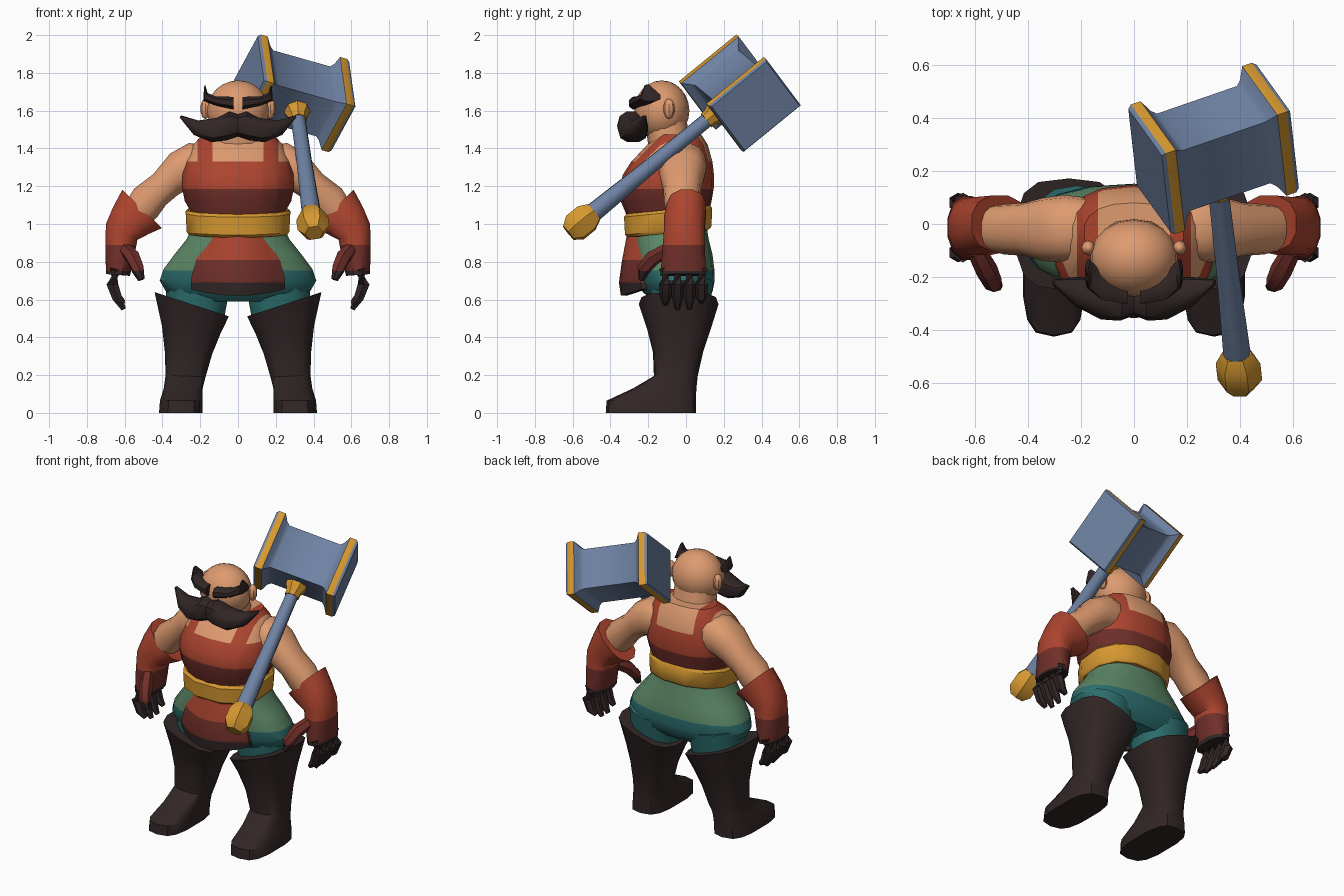
import bpy, bmesh, math
from mathutils import Vector, Matrix

if "Cube" in bpy.data.objects:
    bpy.data.objects.remove(bpy.data.objects["Cube"])


def material(name, rgb):
    lin = [((c / 255 + 0.055) / 1.055) ** 2.4 for c in rgb] + [1]
    m = bpy.data.materials.new(name)
    m.use_nodes = True
    m.diffuse_color = lin
    m.node_tree.nodes["Principled BSDF"].inputs["Base Color"].default_value = lin
    return m


SKIN = material("skin", (222, 155, 112))
RED = material("bright red", (172, 68, 47))
MAROON = material("dark red", (112, 47, 41))
DARK = material("dark brown", (50, 38, 38))
GREEN = material("green", (92, 135, 102))
TEAL = material("teal", (44, 108, 108))
GOLD = material("gold", (214, 152, 48))
STEEL = material("steel", (110, 130, 163))
parts = []


def finish(name, bm, mats, rule=None, cuts=()):
    """Cut along colour borders, colour faces by rule and make the object."""
    for co, no in cuts:
        geom = bm.verts[:] + bm.edges[:] + bm.faces[:]
        bmesh.ops.bisect_plane(bm, geom=geom, dist=1e-5, plane_co=co, plane_no=no)
    bmesh.ops.recalc_face_normals(bm, faces=bm.faces[:])
    if rule:
        for f in bm.faces:
            f.material_index = mats.index(rule(f.calc_center_median()))
    me = bpy.data.meshes.new(name)
    bm.to_mesh(me)
    bm.free()
    for m in mats:
        me.materials.append(m)
    ob = bpy.data.objects.new(name, me)
    bpy.context.collection.objects.link(ob)
    parts.append(ob)
    return ob


def skin(rings):
    """Loft closed rings of equal length and cap both ends."""
    bm = bmesh.new()
    loops = [[bm.verts.new(p) for p in r] for r in rings]
    n = len(loops[0])
    for a, b in zip(loops, loops[1:]):
        for i in range(n):
            j = (i + 1) % n
            bm.faces.new((a[i], a[j], b[j], b[i]))
    bm.faces.new(loops[0])
    bm.faces.new(loops[-1])
    return bm


def ring(xa, za, xb, zb, y0, y1, n=14, p=0.85, side=1):
    """Rounded ring between two x-z points, with a depth range in y."""
    pts = []
    for i in range(n):
        t = math.tau * (i + 0.5) / n
        c, s = (math.copysign(abs(f) ** p, f) for f in (math.cos(t), math.sin(t)))
        pts.append(Vector((side * ((xa + xb) / 2 + (xb - xa) / 2 * c),
                           (y0 + y1) / 2 + (y1 - y0) / 2 * s,
                           (za + zb) / 2 + (zb - za) / 2 * c)))
    return pts


def level(z, r, y0, y1, **k):
    return ring(-r, z, r, z, y0, y1, **k)


def bands(*steps):
    """Colour rule and cuts from (lower height, material) steps, top first."""
    def rule(c):
        return next((m for z, m in steps if c.z > z), steps[-1][1])
    return [m for _, m in steps], rule, [((0, 0, z), (0, 0, 1)) for z, _ in steps[:-1]]


def tube(points, n=8):
    """Tapered tube through (x, y, z, radius) points."""
    ps = [Vector(p[:3]) for p in points]
    rings = []
    for i, p in enumerate(ps):
        d = ps[min(i + 1, len(ps) - 1)] - ps[max(i - 1, 0)]
        q = d.to_track_quat('Z', 'Y')
        rings.append([p + q @ Vector((math.cos(math.tau * k / n), math.sin(math.tau * k / n), 0))
                      * points[i][3] for k in range(n)])
    return skin(rings)


def ball(name, loc, size, mat, seg=18):
    bm = bmesh.new()
    bmesh.ops.create_uvsphere(bm, u_segments=seg, v_segments=seg * 2 // 3, radius=1,
                              matrix=Matrix.Translation(loc) @ Matrix.Diagonal((*size, 1)))
    return finish(name, bm, [mat])


# Torso in a sleeveless tunic with a square neckline
def tunic(c):
    if c.z > 1.33 and (abs(c.x) < 0.135 or abs(c.x) > 0.215):
        return SKIN
    return RED if c.z > 1.185 else MAROON


torso = [level(*r, n=18) for r in (
    (0.93, 0.25, -0.29, 0.11), (1.06, 0.25, -0.32, 0.12), (1.12, 0.285, -0.345, 0.135),
    (1.19, 0.3, -0.35, 0.147), (1.26, 0.298, -0.335, 0.148), (1.33, 0.28, -0.29, 0.14),
    (1.42, 0.24, -0.205, 0.115), (1.475, 0.19, -0.14, 0.08))]
finish("torso", skin(torso), [SKIN, RED, MAROON], tunic,
       [((0, 0, z), (0, 0, 1)) for z in (1.185, 1.33)]
       + [((x, 0, 0), (1, 0, 0)) for x in (-0.215, -0.135, 0.135, 0.215)])

# Belt, dipping towards the front
belt = [level(*r, n=12) for r in ((0.95, 0.268, -0.315, 0.13), (0.965, 0.28, -0.33, 0.142),
                                  (1.06, 0.285, -0.335, 0.145), (1.075, 0.272, -0.32, 0.135))]
for r in belt:
    for p in r:
        p.z += 0.1 * (p.y + 0.1)
finish("belt", skin(belt), [GOLD])

# Trousers
hips = [level(*r, n=18) for r in (
    (0.98, 0.25, -0.27, 0.11), (0.92, 0.275, -0.28, 0.12), (0.84, 0.34, -0.27, 0.14),
    (0.76, 0.4, -0.26, 0.15), (0.7, 0.42, -0.25, 0.152), (0.64, 0.385, -0.23, 0.14),
    (0.59, 0.3, -0.17, 0.09))]
finish("trousers", skin(hips), *bands((0.755, GREEN), (0, TEAL)))

# Front flap of the tunic
rows = []
for z, w, y in ((0.96, 0.165, -0.31), (0.8, 0.215, -0.34), (0.69, 0.245, -0.355), (0.62, 0.25, -0.345)):
    us = [i / 4 for i in range(-4, 5)]
    edge = [Vector((u * w, y + 0.11 * u * u, z + 0.035 * u * u)) for u in us]
    rows.append(edge + [p + Vector((0, 0.03, 0)) for p in reversed(edge)])
finish("tunic_flap", skin(rows), *bands((0.81, RED), (0.69, MAROON), (0, DARK)))

# Head
ball("head", (0, -0.128, 1.6), (0.166, 0.146, 0.16), SKIN)
finish("neck", skin([level(1.42, 0.14, -0.2, 0.03), level(1.56, 0.13, -0.22, 0.0)]), [SKIN])

for s, label in ((1, "left_"), (-1, "right_")):
    def loft(name, rings, look, **k):
        mats = look if isinstance(look, tuple) else ([look],)
        return finish(label + name, skin([ring(*r, side=s, **k) for r in rings]), *mats)

    # Ear, eyebrow and half of the moustache
    ball(label + "ear", (s * 0.172, -0.09, 1.61), (0.028, 0.03, 0.055), SKIN, 8)
    loft("eyebrow", ((0.025, 1.605, 0.025, 1.675, -0.305, -0.23), (0.12, 1.625, 0.12, 1.678, -0.29, -0.18),
                     (0.185, 1.65, 0.16, 1.695, -0.245, -0.13), (0.18, 1.725, 0.174, 1.738, -0.22, -0.19)),
         DARK, n=8)
    loft("moustache", ((0, 1.46, 0, 1.585, -0.345, -0.22), (0.06, 1.44, 0.045, 1.6, -0.365, -0.2),
                       (0.14, 1.43, 0.11, 1.565, -0.36, -0.2), (0.235, 1.47, 0.21, 1.55, -0.31, -0.2),
                       (0.31, 1.565, 0.3, 1.575, -0.23, -0.21)), DARK, n=10)

    # Bare arm
    loft("arm", ((0.18, 1.2, 0.18, 1.42, -0.13, 0.1), (0.27, 1.18, 0.26, 1.432, -0.145, 0.11),
                 (0.32, 1.15, 0.36, 1.375, -0.14, 0.1), (0.38, 1.1, 0.45, 1.265, -0.12, 0.08),
                 (0.43, 1.03, 0.55, 1.19, -0.115, 0.075), (0.54, 0.95, 0.63, 1.06, -0.09, 0.06)), SKIN)

    # Glove with fingers and thumb
    loft("glove", ((0.4, 0.975, 0.615, 1.185, -0.105, 0.11), (0.47, 0.945, 0.665, 1.09, -0.12, 0.105),
                   (0.53, 0.915, 0.702, 1.0, -0.12, 0.1), (0.55, 0.81, 0.705, 0.85, -0.13, 0.105),
                   (0.57, 0.725, 0.7, 0.735, -0.14, 0.11)),
         bands((0.89, RED), (0.75, MAROON), (0, DARK)), n=12)
    for i, tip in enumerate((0.575, 0.548, 0.55, 0.585)):
        y = -0.108 + 0.063 * i
        finish(label + f"finger_{i + 1}", tube(((s * 0.645, y, 0.76, 0.037), (s * 0.665, y, 0.68, 0.036),
               (s * 0.64, y, 0.61, 0.03), (s * 0.605, y, tip, 0.014)), 6), [DARK])
    finish(label + "thumb", tube(((s * 0.6, -0.09, 0.87, 0.035), (s * 0.555, -0.175, 0.82, 0.042),
           (s * 0.53, -0.225, 0.76, 0.036), (s * 0.512, -0.235, 0.705, 0.018)), 6),
           *bands((0.75, MAROON), (0, DARK)))

    # Thigh and tall boot with a slanted top
    loft("thigh", ((0.04, 0.66, 0.39, 0.72, -0.2, 0.145), (0.07, 0.5, 0.38, 0.55, -0.18, 0.12)), TEAL)
    loft("boot", ((0.045, 0.51, 0.445, 0.64, -0.25, 0.172), (0.09, 0.42, 0.405, 0.46, -0.205, 0.13),
                  (0.135, 0.31, 0.39, 0.33, -0.175, 0.09), (0.17, 0.19, 0.385, 0.2, -0.17, 0.062),
                  (0.185, 0.13, 0.395, 0.13, -0.28, 0.055), (0.185, 0.065, 0.415, 0.065, -0.42, 0.052),
                  (0.185, 0, 0.42, 0, -0.425, 0.052)), DARK, p=0.65)

# Hammer: u runs along the head, v across it, w up the handle
centre = Vector((0.30, 0.285, 1.692))
w = Vector((-0.088, 0.772, 0.629)).normalized()
u = Vector((0.48, 0.18, -0.125))
u = (u - w * u.dot(w)).normalized()
v = u.cross(w)
profile = [(0.265, 0.95), (0.25, 1), (0.21, 1), (0.185, 0.82), (0.165, 0.75)]
profile = [(-t, k) for t, k in profile] + [(t, k) for t, k in reversed(profile)]
head = [[centre + u * t + v * (0.167 * k * a) + w * (0.197 * k * b)
         for a, b in ((-1, -1), (1, -1), (1, 1), (-1, 1))] for t, k in profile]
finish("hammer_head", skin(head), [STEEL, GOLD],
       lambda c: GOLD if 0.212 < abs((c - centre).dot(u)) < 0.248 else STEEL)


def shaft(name, steps, mat, n):
    rings = [[centre - w * t + (u * math.cos(a) + v * math.sin(a)) * r
              for a in (math.tau * (i + 0.5) / n for i in range(n))] for t, r in steps]
    finish(name, skin(rings), [mat])


shaft("hammer_handle", ((0.1, 0.038), (0.6, 0.042), (1.06, 0.053)), STEEL, 10)
shaft("hammer_collar", ((0.13, 0.07), (0.17, 0.066), (0.2, 0.048), (0.23, 0.046)), GOLD, 8)
shaft("hammer_pommel", ((1.0, 0.058), (1.05, 0.085), (1.13, 0.085), (1.175, 0.05)), GOLD, 6)

# Soft shading with sharp edges kept
bpy.ops.object.select_all(action='DESELECT')
for ob in parts:
    ob.select_set(True)
bpy.context.view_layer.objects.active = parts[0]
bpy.ops.object.shade_smooth_by_angle(angle=math.radians(38))
